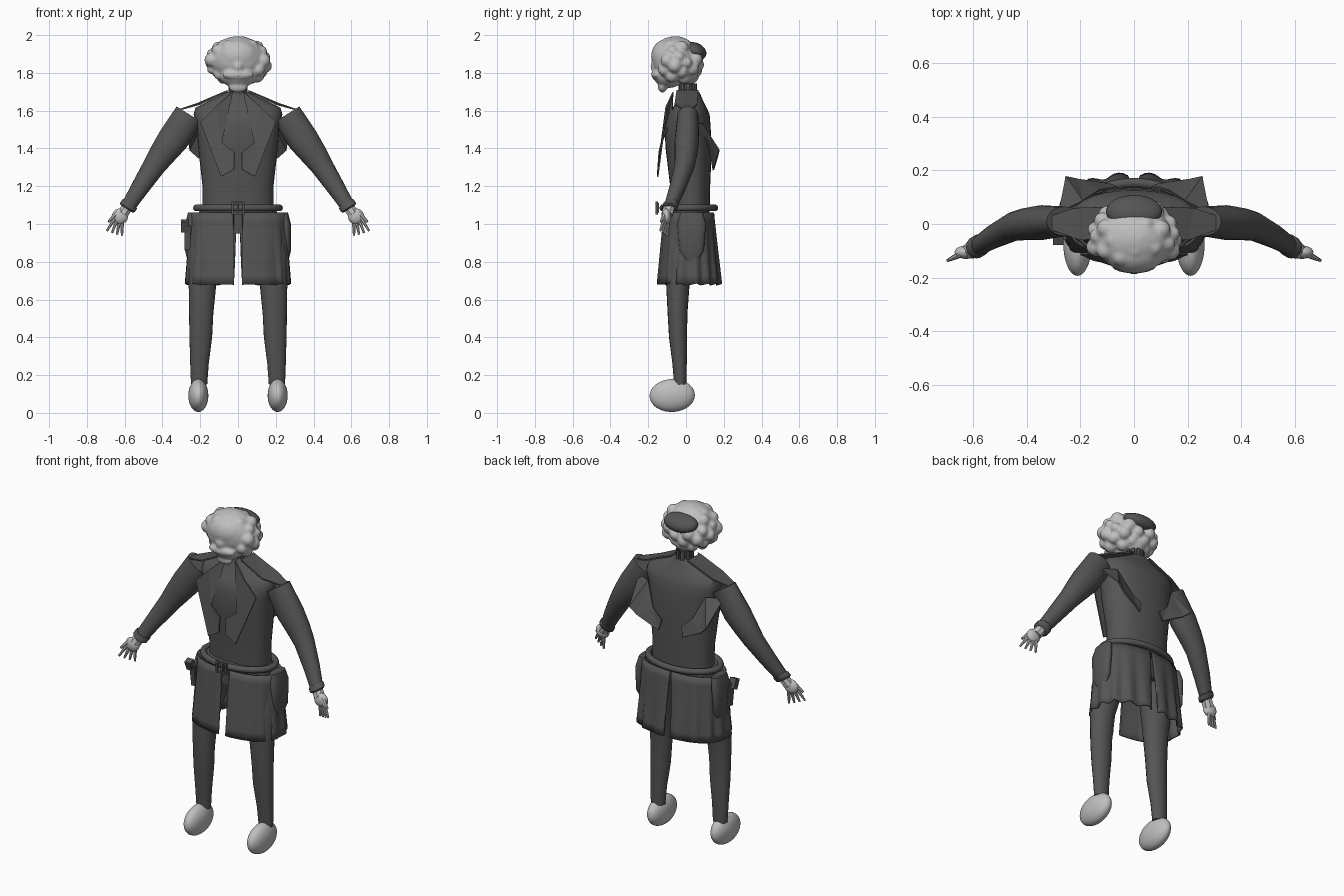
import bpy, bmesh, math, random
from math import sin, cos, pi, radians
from mathutils import Vector, Matrix

random.seed(4)
if "Cube" in bpy.data.objects:
    bpy.data.objects.remove(bpy.data.objects["Cube"])


def material(name, v):
    m = bpy.data.materials.new(name)
    m.use_nodes = True
    m.diffuse_color = (v, v, v, 1)
    m.node_tree.nodes["Principled BSDF"].inputs["Base Color"].default_value = (v, v, v, 1)
    return m


PALE = material("pale_grey", 0.52)
DARK = material("dark_grey", 0.09)


def finish(name, bm, mat, mirror=False, thick=0, smooth=True):
    bmesh.ops.recalc_face_normals(bm, faces=bm.faces)
    me = bpy.data.meshes.new(name)
    bm.to_mesh(me)
    bm.free()
    me.materials.append(mat)
    ob = bpy.data.objects.new(name, me)
    bpy.context.collection.objects.link(ob)
    if thick:
        s = ob.modifiers.new("thickness", "SOLIDIFY")
        s.thickness, s.offset = thick, 0
    if mirror:
        ob.modifiers.new("mirror", "MIRROR").use_mirror_merge = False
    if smooth:
        bpy.ops.object.select_all(action="DESELECT")
        ob.select_set(True)
        bpy.context.view_layer.objects.active = ob
        bpy.ops.object.shade_smooth_by_angle(angle=radians(40))
    return ob


def bridge(bm, rows, closed):
    for a, b in zip(rows, rows[1:]):
        n = len(a)
        for i in range(n if closed else n - 1):
            j = (i + 1) % n
            bm.faces.new((a[i], a[j], b[j], b[i]))


def squash(v, power):
    return math.copysign(abs(v) ** power, v)


def loft(name, rings, tilt=0, power=1.0, n=20, mirror=False):
    """Rings are x, y, z, half width, half depth; tilt leans them about y."""
    bm = bmesh.new()
    t, rows = radians(tilt), []
    for x, y, z, rx, ry in rings:
        row = []
        for i in range(n):
            a = 2 * pi * i / n
            u, v = rx * squash(cos(a), power), ry * squash(sin(a), power)
            row.append(bm.verts.new((x + u * cos(t), y + v, z + u * sin(t))))
        rows.append(row)
    bridge(bm, rows, True)
    bm.faces.new(rows[0])
    bm.faces.new(rows[-1])
    return finish(name, bm, DARK, mirror)


def blob(bm, centre, radii, tilt_x=0, subdiv=3):
    mat = Matrix.Translation(centre) @ Matrix.Rotation(tilt_x, 4, "X") @ Matrix.Diagonal((*radii, 1))
    bmesh.ops.create_icosphere(bm, subdivisions=subdiv, radius=1, matrix=mat)


def box(bm, centre, size, turn=0, axis="Z"):
    mat = Matrix.Translation(centre) @ Matrix.Rotation(turn, 4, axis) @ Matrix.Diagonal((*size, 1))
    bmesh.ops.create_cube(bm, size=1, matrix=mat)


def stick(bm, a, b, r1, r2):
    a, b = Vector(a), Vector(b)
    rot = (b - a).to_track_quat("Z", "Y").to_matrix().to_4x4()
    bmesh.ops.create_cone(bm, cap_ends=True, segments=8, radius1=r1, radius2=r2,
                          depth=(b - a).length, matrix=Matrix.Translation((a + b) / 2) @ rot)


def plate(name, points, thick=0.008):
    bm = bmesh.new()
    face = bm.faces.new([bm.verts.new(p) for p in points])
    bmesh.ops.triangulate(bm, faces=[face])
    return finish(name, bm, DARK, True, thick, smooth=False)


# Head: core, face, beard and curls fused into one lumpy surface
bm = bmesh.new()
blob(bm, (0, -0.055, 1.87), (0.15, 0.125, 0.125))
blob(bm, (0, -0.1, 1.89), (0.115, 0.085, 0.09))
blob(bm, (0, -0.09, 1.79), (0.1, 0.085, 0.07))
blob(bm, (0, -0.155, 1.79), (0.085, 0.03, 0.027))
blob(bm, (0, -0.165, 1.835), (0.028, 0.024, 0.03))
blob(bm, (0, -0.125, 1.725), (0.05, 0.024, 0.03))
blob(bm, (0, 0.01, 1.79), (0.06, 0.06, 0.055))
for i in range(56):
    h = 1 - 2 * (i + 0.5) / 56
    a = i * pi * (3 - 5 ** 0.5)
    s = (1 - h * h) ** 0.5
    d = Vector((s * cos(a), s * sin(a), h))
    # Leave the face and the seat of the cap clear of curls
    if h < -0.85 or (d.y < -0.6 and h < 0.5) or (d.y > 0.45 and h > 0.3):
        continue
    r = random.uniform(0.028, 0.041)
    blob(bm, (d.x * 0.148, -0.05 + d.y * 0.115, 1.86 + d.z * 0.105), (r, r, r), 0, 2)
head = finish("curly_head", bm, PALE, smooth=False)
fuse = head.modifiers.new("fuse", "REMESH")
fuse.mode, fuse.voxel_size, fuse.use_smooth_shade = "VOXEL", 0.008, True
soft = head.modifiers.new("soften", "SMOOTH")
soft.factor, soft.iterations = 0.5, 5

bm = bmesh.new()
blob(bm, (0, 0.047, 1.915), (0.105, 0.064, 0.045), -0.4)
finish("skull_cap", bm, DARK)

# Ribbed neck
loft("neck", [(0, 0.01, 1.6, 0.034, 0.034), (0, 0.01, 1.74, 0.034, 0.034)])
bm = bmesh.new()
for i in range(10):
    a = 2 * pi * i / 10
    box(bm, (0.045 * cos(a), 0.01 + 0.045 * sin(a), 1.68), (0.008, 0.018, 0.13), a)
finish("neck_ribs", bm, DARK, smooth=False)

# Jacket body and hips
loft("torso", [(0, 0.025, 1.04, 0.188, 0.1), (0, 0.022, 1.2, 0.188, 0.106),
               (0, 0.014, 1.4, 0.21, 0.122), (0, 0.008, 1.52, 0.22, 0.122),
               (0, 0.015, 1.58, 0.235, 0.11), (0, 0.02, 1.615, 0.225, 0.09),
               (0, 0.02, 1.65, 0.155, 0.072), (0, 0.02, 1.7, 0.055, 0.05)], power=0.88, n=28)
loft("hips", [(0, 0.01, 1.09, 0.2, 0.11), (0, 0.01, 1.02, 0.215, 0.11),
              (0, 0, 0.95, 0.2, 0.09)], power=0.85)

# Shoulder yoke, lapels and back flaps
plate("shoulder_yoke", [(0.055, -0.05, 1.705), (0.055, 0.065, 1.705), (0.22, 0.06, 1.635),
                        (0.31, 0.03, 1.605), (0.31, -0.02, 1.605), (0.2, -0.06, 1.635)])
plate("lapel", [(0.03, -0.068, 1.7), (0.12, -0.105, 1.62), (0.2, -0.112, 1.54),
                (0.09, -0.15, 1.25), (0.02, -0.148, 1.29), (0.02, -0.142, 1.38),
                (0.085, -0.13, 1.43), (0.12, -0.1, 1.5), (0.08, -0.07, 1.6)])
plate("back_flap", [(0.28, 0.04, 1.53), (0.255, 0.175, 1.39), (0.21, 0.165, 1.35),
                    (0.08, 0.145, 1.285), (0.065, 0.135, 1.345), (0.13, 0.125, 1.4),
                    (0.19, 0.085, 1.53)])

# Sleeves and cuffs
loft("sleeve", [(0.257, 0.01, 1.58, 0.08, 0.055), (0.345, 0.005, 1.445, 0.082, 0.065),
                (0.4, 0.0, 1.37, 0.071, 0.06), (0.445, -0.008, 1.305, 0.06, 0.054),
                (0.52, -0.045, 1.19, 0.048, 0.045), (0.58, -0.082, 1.095, 0.038, 0.035)],
     tilt=32, mirror=True)
loft("cuff", [(0.571, -0.078, 1.112, 0.04, 0.037), (0.574, -0.079, 1.105, 0.046, 0.042),
              (0.586, -0.086, 1.087, 0.046, 0.042), (0.59, -0.087, 1.08, 0.036, 0.033)],
     tilt=32, mirror=True)

# Hands
bm = bmesh.new()
stick(bm, (0.58, -0.085, 1.1), (0.612, -0.1, 1.05), 0.03, 0.032)
blob(bm, (0.625, -0.105, 1.04), (0.043, 0.025, 0.042))
for k in range(4):
    tip = (0.692 - 0.026 * k, -0.135 + 0.012 * k, 0.967 - 0.011 * k + 0.001 * k * k)
    root = (0.653 - 0.013 * k, -0.115 + 0.006 * k, 1.03 - 0.007 * k)
    stick(bm, root, tip, 0.011, 0.006)
    blob(bm, tip, (0.007, 0.007, 0.007), 0, 1)
stick(bm, (0.64, -0.11, 1.06), (0.685, -0.132, 1.012), 0.014, 0.007)
finish("hand", bm, PALE, True)

# Belt and buckle
bm = bmesh.new()
rows = []
for i in range(48):
    a = 2 * pi * i / 48
    rows.append([bm.verts.new(((0.22 + 0.018 * cos(b)) * cos(a),
                               0.015 + (0.138 + 0.018 * cos(b)) * sin(a),
                               1.085 + 0.018 * sin(b)))
                 for b in [2 * pi * j / 10 for j in range(10)]])
bridge(bm, rows + rows[:1], True)
finish("belt", bm, DARK)
bm = bmesh.new()
for s in (-1, 1):
    box(bm, (s * 0.03, -0.155, 1.085), (0.01, 0.015, 0.07))
    box(bm, (0, -0.155, 1.085 + s * 0.03), (0.07, 0.015, 0.01))
box(bm, (0, -0.15, 1.085), (0.012, 0.015, 0.05))
finish("buckle", bm, DARK, smooth=False)

# Coat skirt: a pleated half on each side, open at front and back
bm = bmesh.new()
rows = []
for k in range(9):
    f = k / 8
    row = []
    for i in range(61):
        a = -pi / 2 + pi * i / 60
        fold = 0.009 * f * sin(i * 0.8) * (1 if i > 14 else 0.2)
        gap = 0.025 if a < 0 else 0.004 + 0.022 * f
        x = max(gap, (0.25 + 0.022 * f + fold) * squash(cos(a), 0.85))
        y = 0.015 + (0.13 + 0.035 * f + fold) * squash(sin(a), 0.85)
        row.append(bm.verts.new((x, y, 1.06 - 0.38 * f + 0.5 * fold * f)))
    rows.append(row)
bridge(bm, rows, False)
finish("coat_skirt", bm, DARK, True, 0.008)

# Hip pockets, holster and grip
loft("hip_pocket", [(0.24, 0.03, 1.06, 0.025, 0.06), (0.252, 0.03, 1.0, 0.028, 0.075),
                    (0.256, 0.03, 0.86, 0.025, 0.065), (0.253, 0.03, 0.8, 0.012, 0.03)],
     power=0.8, mirror=True)
bm = bmesh.new()
box(bm, (-0.267, -0.02, 0.93), (0.03, 0.06, 0.13), 0.15, "X")
box(bm, (-0.282, -0.05, 0.99), (0.04, 0.035, 0.06), 0.4, "X")
finish("holster", bm, DARK, smooth=False)

# Trouser legs and egg-shaped feet
loft("leg", [(0.14, 0.0, 1.0, 0.1, 0.085), (0.17, -0.02, 0.85, 0.092, 0.08),
             (0.188, -0.043, 0.68, 0.073, 0.062), (0.195, -0.045, 0.52, 0.064, 0.052),
             (0.197, -0.042, 0.4, 0.06, 0.048), (0.204, -0.034, 0.26, 0.049, 0.038),
             (0.206, -0.03, 0.15, 0.043, 0.033)], mirror=True)
bm = bmesh.new()
blob(bm, (0.21, -0.073, 0.092), (0.053, 0.12, 0.087), 0.04, 4)
finish("foot", bm, PALE, True)
